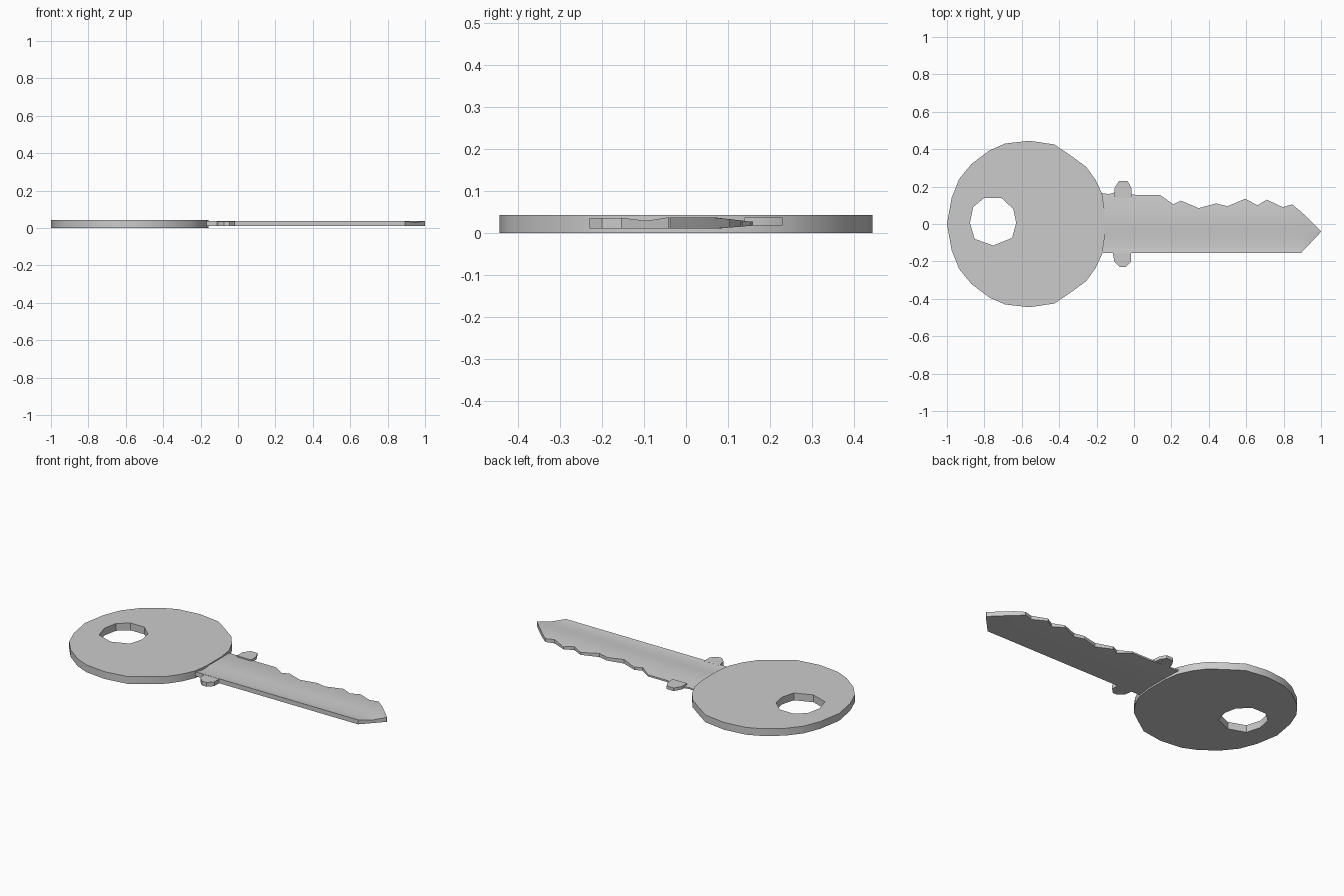
import bpy, bmesh

if "Cube" in bpy.data.objects:
    bpy.data.objects.remove(bpy.data.objects["Cube"])


def plate(name, loops, z0, z1):
    """Extruded flat outline; extra loops become holes."""
    cu = bpy.data.curves.new(name, 'CURVE')
    cu.dimensions = '2D'
    cu.fill_mode = 'BOTH'
    cu.extrude = (z1 - z0) / 2
    for pts in loops:
        sp = cu.splines.new('POLY')
        sp.points.add(len(pts) - 1)
        for p, (x, y) in zip(sp.points, pts):
            p.co = (x, y, 0, 1)
        sp.use_cyclic_u = True
    ob = bpy.data.objects.new(name, cu)
    ob.location.z = (z0 + z1) / 2
    bpy.context.collection.objects.link(ob)
    finish(ob, convert=True)
    return ob


def finish(ob, convert=False):
    bpy.ops.object.select_all(action='DESELECT')
    bpy.context.view_layer.objects.active = ob
    ob.select_set(True)
    if convert:
        bpy.ops.object.convert(target='MESH')
    me = ob.data
    bm = bmesh.new()
    bm.from_mesh(me)
    bmesh.ops.remove_doubles(bm, verts=bm.verts, dist=0.0005)
    bmesh.ops.recalc_face_normals(bm, faces=bm.faces)
    bm.to_mesh(me)
    bm.free()
    bpy.ops.object.shade_smooth_by_angle(angle=0.5)


# Round bow with an eight-sided hole
half = [(-1, 0), (-.975, .14), (-.935, .24), (-.87, .32), (-.775, .392),
        (-.69, .43), (-.56, .445), (-.425, .425), (-.33, .36), (-.255, .305),
        (-.205, .235), (-.17, .16), (-.157, .07)]
outline = half + [(x, -y) for x, y in half[:0:-1]]
hole = [(-.63, .005), (-.645, .08), (-.71, .14), (-.80, .14), (-.86, .09),
        (-.877, .005), (-.852, -.08), (-.752, -.115), (-.652, -.075)]
plate("bow", [outline, hole], 0, .043)

# Shoulder stops on both sides of the blade
plate("upper_stop", [[(-.105, .14), (-.105, .19), (-.08, .23), (-.035, .23),
                      (-.015, .195), (-.01, .14)]], .018, .036)
plate("lower_stop", [[(-.115, -.145), (-.105, -.2), (-.075, -.23), (-.045, -.23),
                      (-.015, -.2), (-.015, -.145)]], .01, .035)

# Blade cross-section across y: (y, bottom z, top z), grooved and thin at the teeth
section = [(-.155, .01, .036), (-.1, .01, .028), (-.04, .01, .037),
           (.075, .01, .036), (.17, .018, .025)]
# Blade stations along x: (x, lower edge y, toothed edge y)
stations = [(-.2, -.155, .165), (-.17, -.155, .165), (-.135, -.155, .16),
            (-.105, -.155, .168), (.02, -.155, .155), (.14, -.155, .155),
            (.21, -.155, .105), (.25, -.155, .125), (.345, -.155, .085),
            (.44, -.155, .11), (.5, -.155, .095), (.595, -.155, .135),
            (.66, -.155, .1), (.71, -.155, .13), (.795, -.155, .09),
            (.845, -.155, .105), (.893, -.155, .066), (.95, -.095, .012),
            (1, -.042, -.038)]


def heights(y):
    for (ya, ba, ta), (yb, bb, tb) in zip(section, section[1:]):
        if y <= yb:
            f = (y - ya) / (yb - ya)
            return ba + f * (bb - ba), ta + f * (tb - ta)
    return section[-1][1:]


bm = bmesh.new()
rings = []
for x, lo, hi in stations:
    ys = [lo] + [min(max(s[0], lo), hi) for s in section[1:-1]] + [hi]
    loop = [(x, y, heights(y)[0]) for y in ys]
    loop += [(x, y, heights(y)[1]) for y in reversed(ys)]
    rings.append([bm.verts.new(p) for p in loop])
n = len(rings[0])
for a, b in zip(rings, rings[1:]):
    for i in range(n):
        j = (i + 1) % n
        bm.faces.new((a[i], a[j], b[j], b[i]))
bm.faces.new(rings[0])
bm.faces.new(rings[-1])
mesh = bpy.data.meshes.new("blade")
bm.to_mesh(mesh)
bm.free()
blade = bpy.data.objects.new("blade", mesh)
bpy.context.collection.objects.link(blade)
finish(blade)
